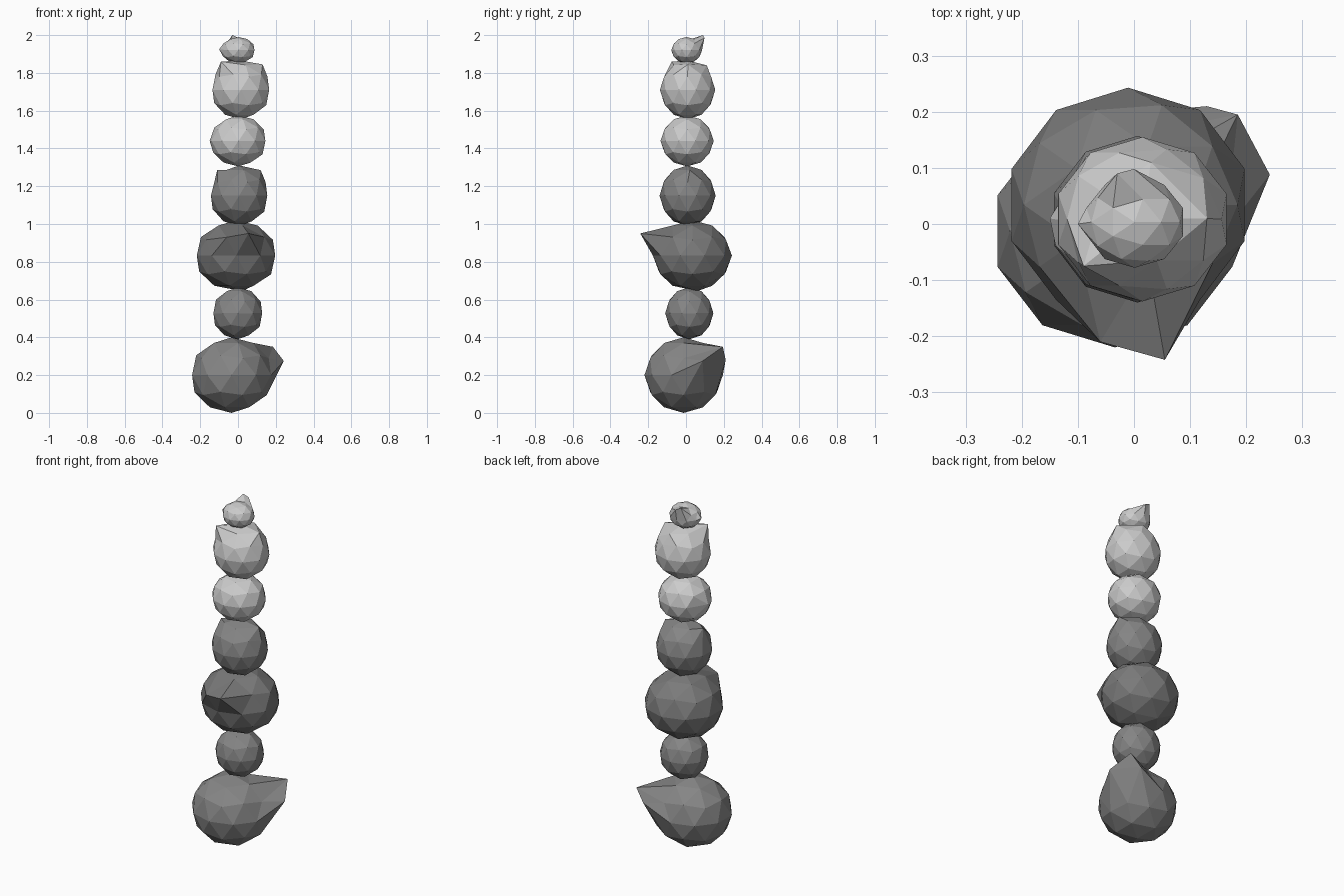
import bpy, bmesh
from mathutils import Vector

if "Cube" in bpy.data.objects:
    bpy.data.objects.remove(bpy.data.objects["Cube"])


def material(name, v):
    m = bpy.data.materials.new(name)
    m.diffuse_color = (v, v, v, 1)
    m.use_nodes = True
    m.node_tree.nodes["Principled BSDF"].inputs["Base Color"].default_value = m.diffuse_color
    return m


MID = material("mid grey stone", 0.235)
DARK = material("dark grey stone", 0.195)
LIGHT = material("light grey stone", 0.60)


def stone(name, lo, hi, mat, pulls=()):
    """Faceted boulder fitted to a box, with a few corners pulled to points."""
    bm = bmesh.new()
    bmesh.ops.create_icosphere(bm, subdivisions=2, radius=1)
    lo, hi = Vector(lo), Vector(hi)
    mid, half = (lo + hi) / 2, (hi - lo) / 2
    ext = [max(abs(v.co[i]) for v in bm.verts) for i in range(3)]
    for v in bm.verts:
        v.co = Vector([mid[i] + v.co[i] / ext[i] * half[i] for i in range(3)])
    free = list(bm.verts)
    for p in pulls:
        p = Vector(p)
        v = min(free, key=lambda w: (w.co - p).length)
        v.co = p
        free.remove(v)
    bmesh.ops.recalc_face_normals(bm, faces=bm.faces)
    me = bpy.data.meshes.new(name)
    bm.to_mesh(me)
    bm.free()
    me.materials.append(mat)
    ob = bpy.data.objects.new(name, me)
    bpy.context.collection.objects.link(ob)


# Stack from the ground up
stone("base_stone", (-0.243, -0.22, 0.0), (0.175, 0.195, 0.40), MID,
      [(0.185, 0.195, 0.35), (0.242, 0.088, 0.275), (0.13, 0.21, 0.28)])
stone("second_stone", (-0.13, -0.11, 0.39), (0.128, 0.145, 0.665), MID)
stone("third_stone", (-0.218, -0.175, 0.645), (0.197, 0.243, 1.02), DARK,
      [(0.055, -0.242, 0.95), (-0.06, -0.21, 0.93), (0.02, 0.06, 0.645)])
stone("fourth_stone", (-0.143, -0.14, 0.99), (0.155, 0.157, 1.31), MID,
      [(-0.11, 0.0, 1.285), (0.12, 0.02, 1.285)])
stone("fifth_stone", (-0.14, -0.135, 1.305), (0.145, 0.147, 1.575), LIGHT,
      [(-0.15, 0.01, 1.44)])
stone("sixth_stone", (-0.135, -0.138, 1.555), (0.165, 0.155, 1.865), LIGHT,
      [(-0.09, -0.075, 1.86), (0.13, 0.01, 1.845), (0.03, 0.11, 1.84)])
stone("top_stone", (-0.085, -0.078, 1.85), (0.087, 0.085, 1.99), LIGHT,
      [(-0.03, 0.09, 2.0), (0.0, 0.098, 1.985), (-0.1, 0.0, 1.925)])
